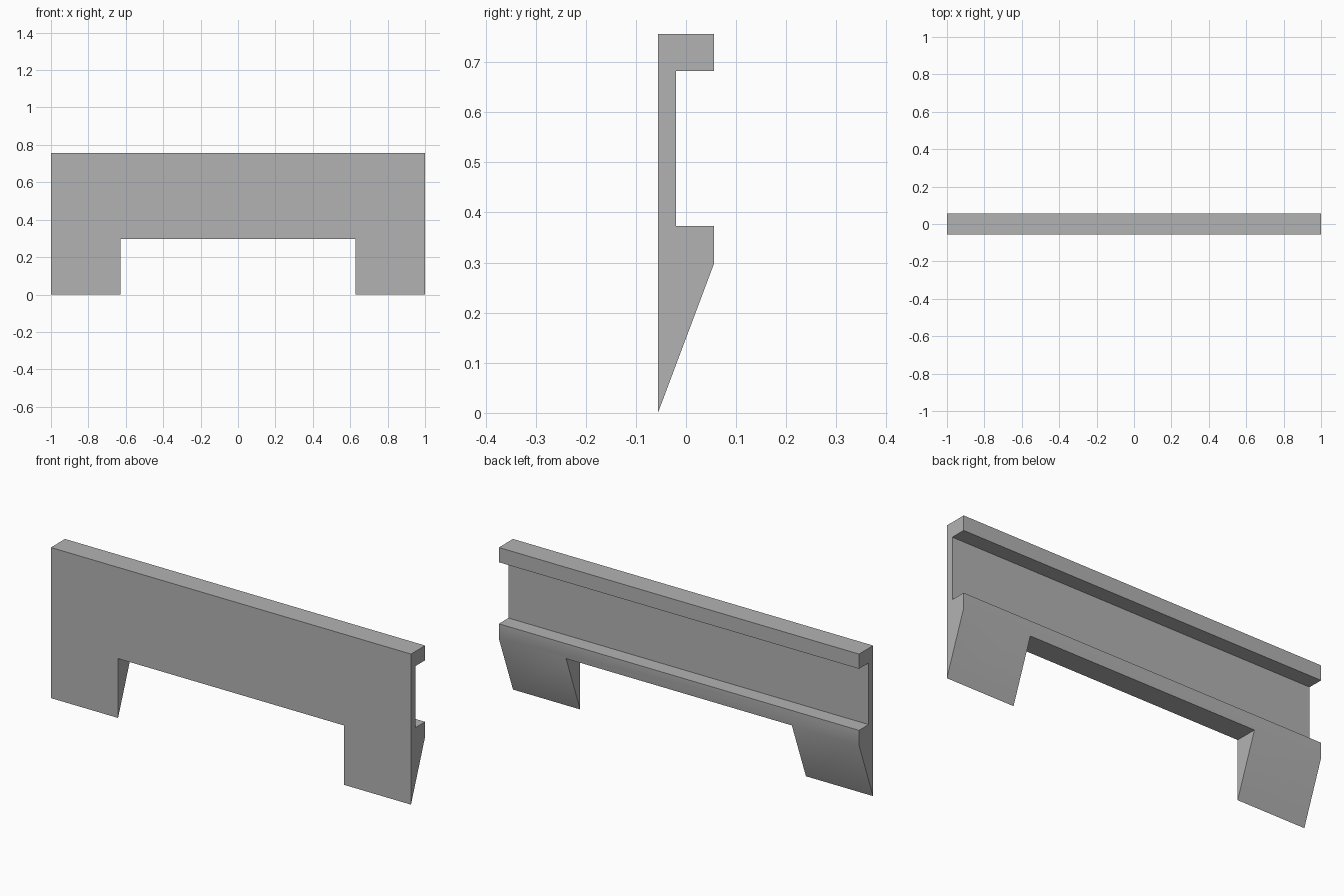
import bpy
import bmesh
import math

cube = bpy.data.objects.get("Cube")
if cube:
    bpy.data.objects.remove(cube, do_unlink=True)

HALF_LEN, LEG_INNER = 1.0, 0.627
FRONT, WEB, BACK = -0.056, -0.02, 0.056
UNDERSIDE, SHELF, LIP, TOP = 0.298, 0.373, 0.682, 0.756

# Grey material
grey = bpy.data.materials.new("plain grey")
grey.use_nodes = True
colour = (0.45, 0.45, 0.45, 1)
grey.diffuse_color = colour
grey.node_tree.nodes["Principled BSDF"].inputs["Base Color"].default_value = colour

# Channel-shaped rail: (y, z) profile swept along x
profile = [(FRONT, UNDERSIDE), (BACK, UNDERSIDE), (BACK, SHELF), (WEB, SHELF),
           (WEB, LIP), (BACK, LIP), (BACK, TOP), (FRONT, TOP)]
bm = bmesh.new()
end = bm.faces.new([bm.verts.new((-HALF_LEN, y, z)) for y, z in profile])
swept = bmesh.ops.extrude_face_region(bm, geom=[end], use_keep_orig=True)
for v in swept["geom"]:
    if isinstance(v, bmesh.types.BMVert):
        v.co.x = HALF_LEN

# Split the rail where the legs begin
for x in (-LEG_INNER, LEG_INNER):
    bmesh.ops.bisect_plane(bm, geom=bm.verts[:] + bm.edges[:] + bm.faces[:],
                           plane_co=(x, 0, 0), plane_no=(1, 0, 0))
bmesh.ops.recalc_face_normals(bm, faces=bm.faces[:])

# Wedge legs: pull the outer underside faces down to a front knife edge
feet = [f for f in bm.faces
        if abs(f.calc_center_median().z - UNDERSIDE) < 1e-4
        and abs(f.calc_center_median().x) > LEG_INNER]
for foot in feet:
    pulled = bmesh.ops.extrude_face_region(bm, geom=[foot])
    if foot.is_valid:
        bm.faces.remove(foot)
    for v in pulled["geom"]:
        if isinstance(v, bmesh.types.BMVert):
            v.co.y, v.co.z = FRONT, 0
bmesh.ops.remove_doubles(bm, verts=bm.verts[:], dist=1e-4)
bmesh.ops.dissolve_limit(bm, angle_limit=math.radians(1),
                         verts=bm.verts[:], edges=bm.edges[:])
bmesh.ops.recalc_face_normals(bm, faces=bm.faces[:])

mesh = bpy.data.meshes.new("channel_panel")
bm.to_mesh(mesh)
bm.free()
mesh.materials.append(grey)
panel = bpy.data.objects.new("channel_panel", mesh)
bpy.context.collection.objects.link(panel)

# Soft shading across the shallow bend into the legs
bpy.ops.object.select_all(action="DESELECT")
panel.select_set(True)
bpy.context.view_layer.objects.active = panel
bpy.ops.object.shade_smooth_by_angle(angle=math.radians(30))
